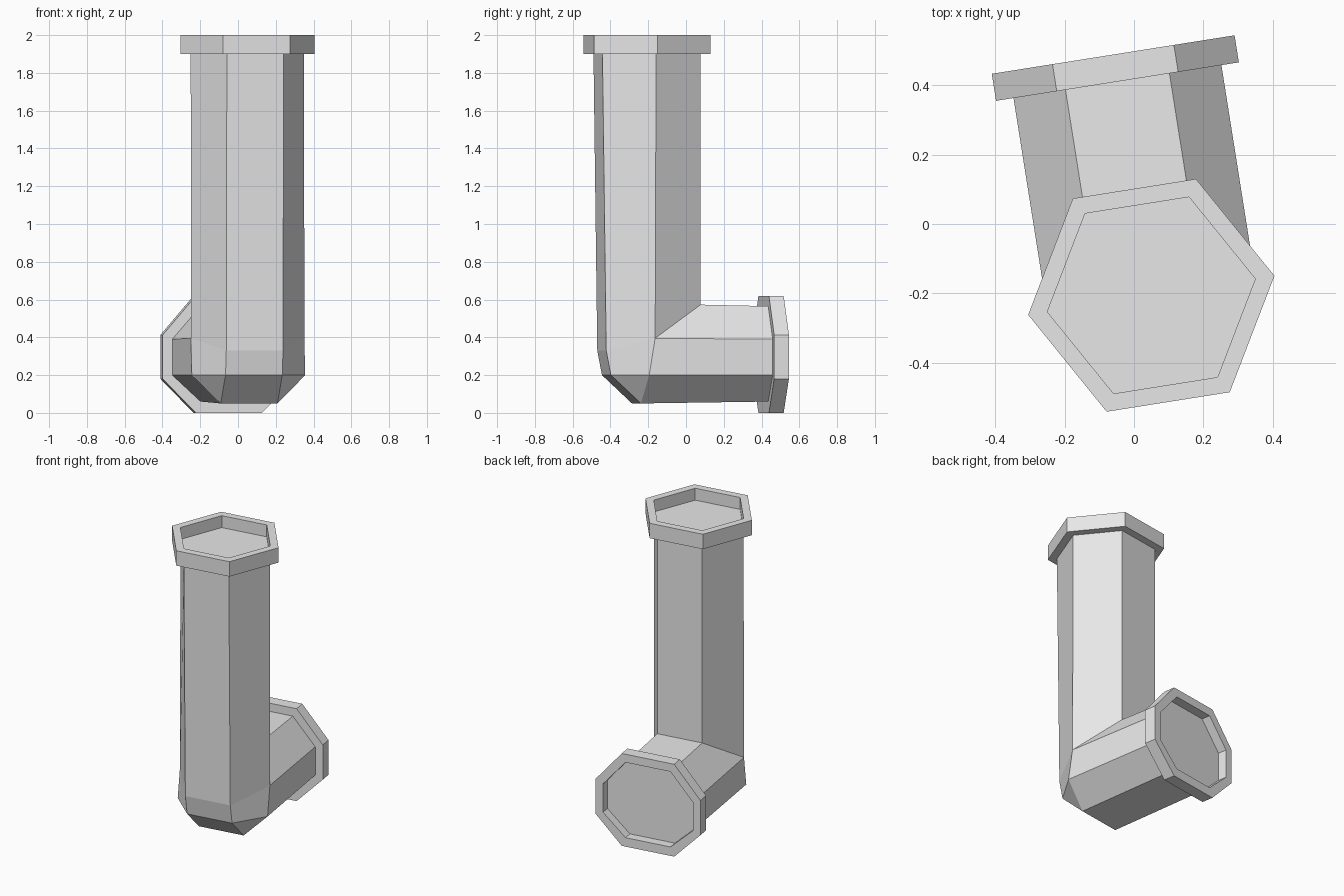
import bpy
import bmesh
from math import cos, sin, radians
from mathutils import Matrix

cube = bpy.data.objects.get("Cube")
if cube:
    bpy.data.objects.remove(cube, do_unlink=True)

grey = bpy.data.materials.new("light grey")
grey.use_nodes = True
colour = (0.8, 0.8, 0.8, 1)
grey.diffuse_color = colour
grey.node_tree.nodes["Principled BSDF"].inputs["Base Color"].default_value = colour

# The whole elbow is turned slightly about the vertical pipe's axis
PLACE = Matrix.Translation((0.05, -0.206, 0)) @ Matrix.Rotation(radians(9), 4, "Z")
R = 0.304


def hexagon(radius, z):
    """Six-sided ring around the vertical pipe."""
    return [(radius * cos(radians(60 * i)), radius * sin(radians(60 * i)), z)
            for i in range(6)]


def octagon(wide, heights, y):
    """Eight-sided ring around the horizontal pipe; y may vary per height."""
    bottom, low, high, top = heights
    yb, yl, yh, yt = y if isinstance(y, tuple) else (y,) * 4
    flat = wide / 2
    return [(-wide, yl, low), (-wide, yh, high), (-flat, yt, top), (flat, yt, top),
            (wide, yh, high), (wide, yl, low), (flat, yb, bottom), (-flat, yb, bottom)]


def add_ring(bm, points):
    return [bm.verts.new(p) for p in points]


def bridge(bm, a, b):
    n = len(a)
    for i in range(n):
        j = (i + 1) % n
        bm.faces.new((a[i], a[j], b[j], b[i]))


def finish(bm, name):
    mesh = bpy.data.meshes.new(name)
    bm.to_mesh(mesh)
    bm.free()
    mesh.materials.append(grey)
    obj = bpy.data.objects.new(name, mesh)
    obj.matrix_world = PLACE
    bpy.context.collection.objects.link(obj)


def flange(name, rings):
    """Collar lofted from the pipe outwards, ending in a recessed cap."""
    bm = bmesh.new()
    loops = [add_ring(bm, r) for r in rings]
    for a, b in zip(loops, loops[1:]):
        bridge(bm, a, b)
    bm.faces.new(loops[-1])
    finish(bm, name)


# Elbow pipe: vertical hexagonal arm meeting a horizontal octagonal arm
PIPE_END = (0.06, 0.2, 0.39, 0.565)
bm = bmesh.new()
elbow = add_ring(bm, octagon(R, (0.05, 0.2, 0.395, 0.573),
                             (-0.057, -0.037, -0.005, 0.263)))
low_r, high_r, top_r, top_l, high_l, low_l, bot_l, bot_r = elbow
bridge(bm, elbow, add_ring(bm, octagon(R, PIPE_END, 0.625)))

chin_r, chin_l, heel_r, heel_l = add_ring(
    bm, [(x, y, z) for y, z in ((-0.243, 0.33), (-0.218, 0.2)) for x in (-R / 2, R / 2)])
bridge(bm, [high_l, top_l, top_r, high_r, chin_r, chin_l],
       add_ring(bm, hexagon(R, 1.9)))

# Bevelled outside of the bend
bm.faces.new((heel_r, heel_l, chin_l, chin_r))
bm.faces.new((bot_r, bot_l, heel_l, heel_r))
for chin, heel, high, low, bot in ((chin_l, heel_l, high_l, low_l, bot_l),
                                   (chin_r, heel_r, high_r, low_r, bot_r)):
    bm.faces.new((chin, heel, low, high))
    bm.faces.new((heel, bot, low))
bmesh.ops.recalc_face_normals(bm, faces=bm.faces)
finish(bm, "elbow_pipe")

# Flanges at both open ends
flange("top_flange", [hexagon(R, 1.9), hexagon(0.36, 1.9), hexagon(0.36, 2),
                      hexagon(R, 2), hexagon(R, 1.92)])
RIM = (0, 0.18, 0.413, 0.62)
flange("back_flange", [octagon(R, PIPE_END, 0.625), octagon(0.355, RIM, 0.625),
                       octagon(0.355, RIM, 0.704), octagon(R, PIPE_END, 0.704),
                       octagon(R, PIPE_END, 0.643)])
